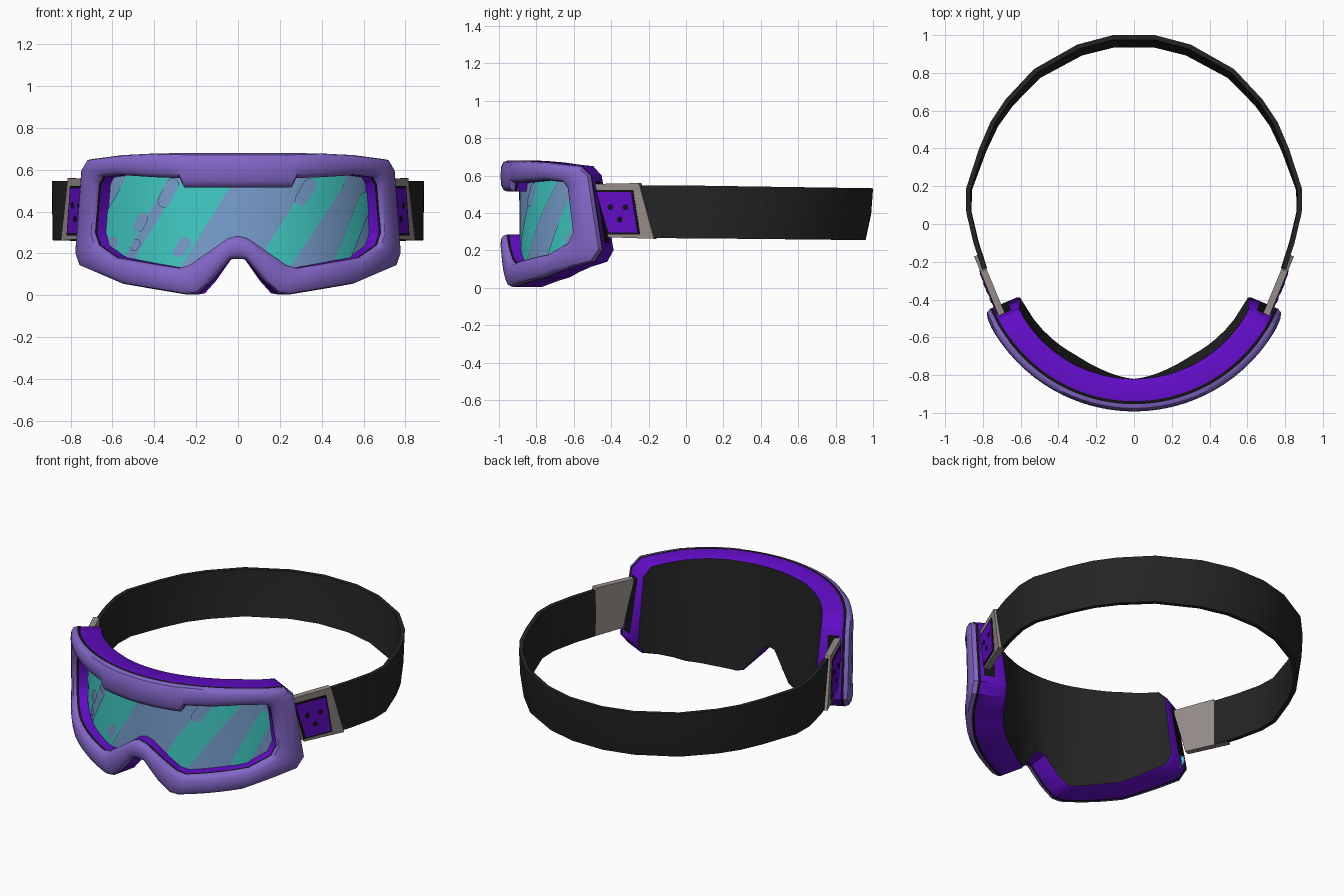
import bpy, bmesh, math
from mathutils import Vector

if "Cube" in bpy.data.objects:
    bpy.data.objects.remove(bpy.data.objects["Cube"])

R, CY = 0.863, -0.127          # wrap cylinder: radius and centre y


def mat(name, r, g, b):
    m = bpy.data.materials.new(name)
    lin = [((c / 255 + 0.055) / 1.055) ** 2.4 if c > 10 else c / 255 / 12.92 for c in (r, g, b)]
    m.diffuse_color = (*lin, 1)
    m.use_nodes = True
    m.node_tree.nodes["Principled BSDF"].inputs["Base Color"].default_value = m.diffuse_color
    return m


LAV = mat("lavender", 131, 103, 200)
PUR = mat("purple", 98, 12, 200)
BLK = mat("black", 18, 18, 18)
DRK = mat("strap_black", 36, 36, 36)
TEAL = mat("teal", 66, 205, 198)
BLUE = mat("lens_blue", 122, 160, 208)
GREY = mat("metal_grey", 150, 142, 138)


def make(name, verts, faces, mats, idx=None, front=False, smooth=True):
    me = bpy.data.meshes.new(name)
    me.from_pydata([tuple(v) for v in verts], [], faces)
    for m in mats:
        me.materials.append(m)
    if idx:
        for p, i in zip(me.polygons, idx):
            p.material_index = i
    bm = bmesh.new()
    bm.from_mesh(me)
    bmesh.ops.recalc_face_normals(bm, faces=bm.faces)
    if front and sum(f.normal.y for f in bm.faces) > 0:
        bmesh.ops.reverse_faces(bm, faces=bm.faces)
    bm.to_mesh(me)
    bm.free()
    ob = bpy.data.objects.new(name, me)
    bpy.context.collection.objects.link(ob)
    if smooth:
        bpy.ops.object.select_all(action='DESELECT')
        ob.select_set(True)
        bpy.context.view_layer.objects.active = ob
        bpy.ops.object.shade_smooth_by_angle(angle=math.radians(40))
    return ob


def wrap(x, z, d):
    """Point at front position x, z pushed d towards the cylinder axis."""
    a = math.asin(max(-1, min(1, x / R)))
    return Vector(((R - d) * math.sin(a), CY - (R - d) * math.cos(a), z))


def dense(pts, k=3):
    out = [Vector(pts[0])]
    for a, b in zip(pts, pts[1:]):
        out += [Vector(a).lerp(Vector(b), j / k) for j in range(1, k + 1)]
    return out


def contour(top, bottom):
    """Closed outline: top left to right, then bottom right to left."""
    def full(p):
        p = dense(p)
        return [Vector((-v.x, v.y)) for v in p[:0:-1]] + p
    return full(top) + full(bottom)[::-1]


# half outlines (x, z) of the frame and its opening, centre to side
OUT = contour([(0, .68), (.05, .68), (.15, .68), (.275, .68), (.29, .68), (.42, .678),
               (.58, .67), (.735, .65), (.765, .60)],
              [(0, .175), (.04, .172), (.13, .07), (.20, .01), (.25, .003), (.42, .03),
               (.57, .055), (.775, .14), (.795, .20)])
INN = contour([(0, .515), (.05, .515), (.15, .515), (.265, .515), (.285, .56), (.42, .565),
               (.58, .575), (.67, .565), (.69, .53)],
              [(0, .285), (.05, .272), (.15, .205), (.24, .145), (.29, .13), (.42, .15),
               (.60, .18), (.69, .24), (.71, .30)])
M = len(OUT)


def back_depth(p):
    return .17 + .05 * (1 - p.y / .68) * min(1, abs(p.x) / .4)


# frame: strips swept round the outline, (blend outer->inner, depth), then the back panel
PROFILE = [(.05, 'back'), (0, 'rim'), (0, .052), (0, .036), (.05, .014), (.2, .002), (.5, -.002),
           (.8, .002), (.95, .014), (1, .032), (1, .046), (1, .115)]
STRIP = [1, 1, 2, 0, 0, 0, 0, 0, 0, 2, 1]
verts, faces, idx = [], [], []
for s, d in PROFILE:
    for o, i in zip(OUT, INN):
        p = o.lerp(i, s)
        dd = back_depth(o) if d == 'back' else back_depth(o) - .012 if d == 'rim' else d
        verts.append(wrap(p.x, p.y, dd))
for r, m in enumerate(STRIP):
    for i in range(M):
        j = (i + 1) % M
        faces.append((r * M + i, r * M + j, r * M + M + j, r * M + M + i))
        idx.append(m)
for i in range(M // 2 - 1):
    faces.append((i, i + 1, M - 2 - i, M - 1 - i))
    idx.append(3)
make("goggle_frame", verts, faces, [LAV, PUR, BLK, DRK], idx)

# lens
make("lens", [wrap(p.x, p.y, .1) for p in INN],
     [(i, i + 1, M - 2 - i, M - 1 - i) for i in range(M // 2 - 1)], [BLUE], front=True)


def streak(name, x0, z0, x1, z1, w, m, lift):
    """Thin rounded streak lying on the lens."""
    a, b = Vector((x0, z0)), Vector((x1, z1))
    u = (b - a).normalized()
    n, L = Vector((-u.y, u.x)), (b - a).length
    ts = [-w * math.cos(k * math.pi / 12) for k in range(7)]
    ts += [L * k / 6 for k in range(1, 6)]
    ts += [L + w * math.sin(k * math.pi / 12) for k in range(7)]
    vs = []
    for t in ts:
        e = max(0, -t, t - L)
        h = max(.001, math.sqrt(max(0, w * w - e * e)))
        for c in range(9):
            p = a + u * t + n * h * (c / 4 - 1)
            z = min(.60, max(.11, p.y))
            vs.append(wrap(p.x * R / (R - .1), z, .1 - lift))
    fs = [(r * 9 + c, r * 9 + c + 1, r * 9 + c + 10, r * 9 + c + 9)
          for r in range(len(ts) - 1) for c in range(8)]
    make(name, vs, fs, [m], front=True)


for k, s in enumerate([(-.62, .22, -.42, .58, .09), (-.38, .16, -.13, .57, .105),
                       (.21, .21, .44, .57, .075), (.50, .18, .61, .46, .035)]):
    streak(f"teal_streak_{k}", *s, TEAL, .005)
for k, s in enumerate([(-.47, .33, -.45, .37, .025), (-.49, .23, -.48, .25, .018),
                       (-.35, .45, -.31, .53, .03), (-.60, .22, -.59, .26, .02),
                       (.30, .46, .34, .53, .03), (-.28, .21, -.25, .25, .028)]):
    streak(f"blue_spot_{k}", *s, BLUE, .008)


def prism(name, side, corners, n0, n1, m):
    """Plate on the buckle plane; corners are (y, z), n0..n1 its thickness range."""
    u, n = Vector((.382, .924, 0)), Vector((.924, -.382, 0))
    vs = []
    for off in (n0, n1):
        for y, z in corners:
            p = Vector((.70, -.48, z)) + u * ((y + .48) / .924) + n * off
            vs.append((p.x * side, p.y, p.z))
    k = len(corners)
    fs = [tuple(range(k)), tuple(range(k, 2 * k))]
    fs += [(i, (i + 1) % k, (i + 1) % k + k, i + k) for i in range(k)]
    make(name, vs, fs, [m], smooth=False)


# buckles with inset panel, dots and the slot they sit in
for side, tag in ((1, "right"), (-1, "left")):
    prism("buckle_" + tag, side, [(-.48, .555), (-.245, .56), (-.165, .262), (-.41, .27)],
          -.018, .018, GREY)
    prism("buckle_edge_" + tag, side, [(-.475, .522), (-.276, .522), (-.238, .286), (-.415, .286)],
          .018, .021, BLK)
    prism("buckle_panel_" + tag, side, [(-.468, .512), (-.284, .512), (-.25, .296), (-.405, .296)],
          .021, .025, PUR)
    for k, (y, z) in enumerate([(-.395, .43), (-.315, .43), (-.345, .365)]):
        ring = [(y + .014 * math.cos(a * math.pi / 4), z + .015 * math.sin(a * math.pi / 4))
                for a in range(8)]
        prism(f"buckle_dot_{k}_{tag}", side, ring, .025, .028, BLK)
    slot = [wrap((.795 - (z - .2) * .075 + .003), z, d)
            for z, d in ((.24, .07), (.24, .135), (.57, .135), (.57, .07))]
    make("slot_" + tag, [(v.x * side, v.y, v.z) for v in slot], [(0, 1, 2, 3)], [BLK],
         smooth=False)

# strap: band swept round the head, its lower edge leaning in at the back
half = [(.805, -.24), (.85, -.10), (.888, .06), (.89, .185), (.82, .40), (.76, .54),
        (.68, .66), (.53, .82), (.30, .95), (.11, 1.0)]
path = [Vector(p) for p in half] + [Vector((-x, y)) for x, y in half[::-1]]
vs = []
for i, p in enumerate(path):
    t = (path[min(i + 1, len(path) - 1)] - path[max(i - 1, 0)]).normalized()
    n = Vector((-t.y, t.x))
    lean = .04 * max(0, p.y)
    zt, zb = .547 - .015 * max(0, p.y), .265 - .01 * max(0, p.y)
    for z, off in ((zt, 0), ((zt + zb) / 2, lean * .25), (zb, lean),
                   (zb, lean + .025), ((zt + zb) / 2, lean * .25 + .028), (zt, .025)):
        q = p + n * off
        vs.append((q.x, q.y, z))
fs = [(i * 6 + c, i * 6 + (c + 1) % 6, i * 6 + 6 + (c + 1) % 6, i * 6 + 6 + c)
      for i in range(len(path) - 1) for c in range(6)]
e = (len(path) - 1) * 6
fs += [tuple(range(6)), tuple(range(e, e + 6))]
make("head_strap", vs, fs, [DRK])
